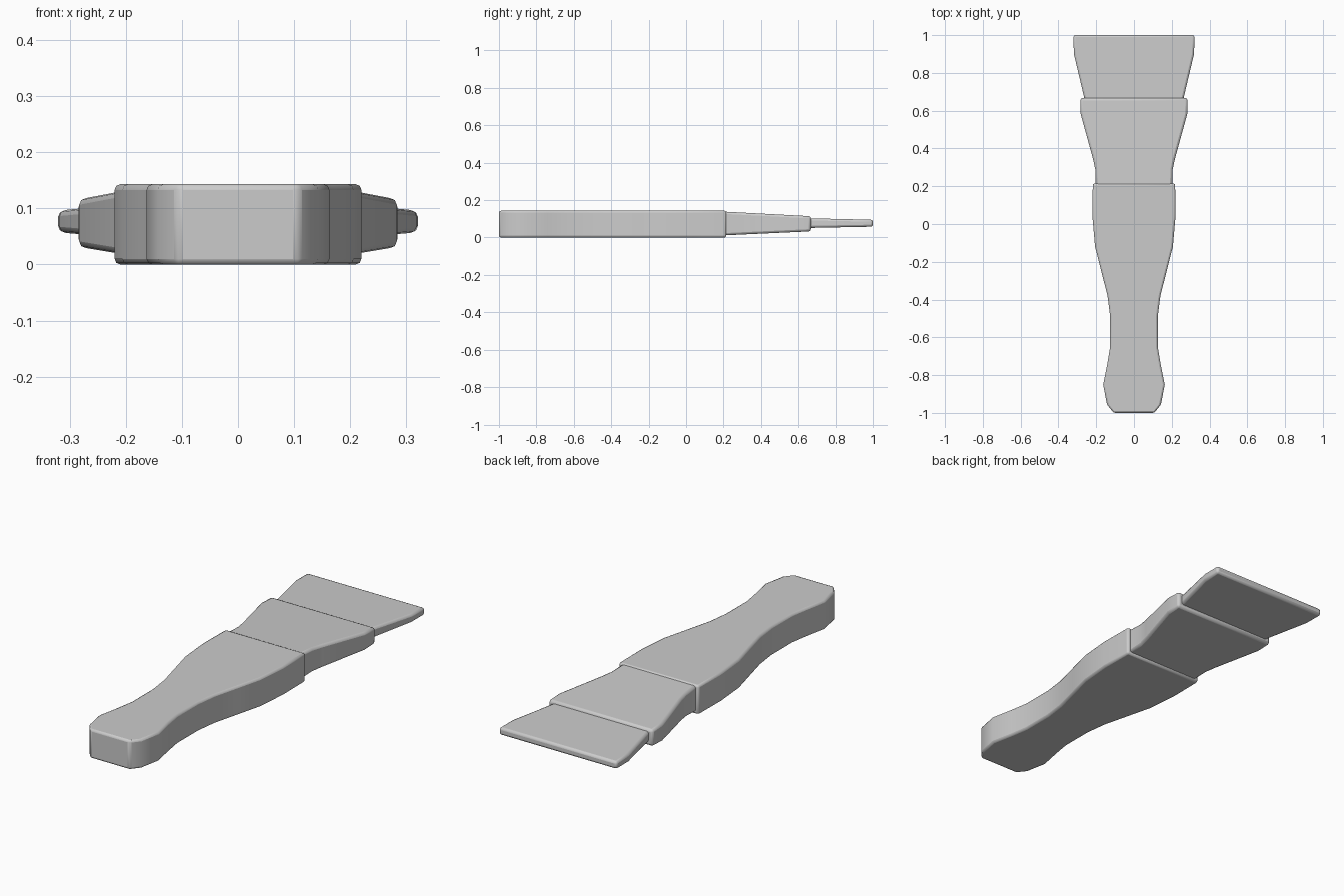
import bpy, bmesh

if "Cube" in bpy.data.objects:
    bpy.data.objects.remove(bpy.data.objects["Cube"])


def loft(name, sections, bevel):
    """Skin rectangular sections (y, half_width, z_low, z_high) and round the edges."""
    bm = bmesh.new()
    rings = [[bm.verts.new(p) for p in ((-w, y, lo), (w, y, lo), (w, y, hi), (-w, y, hi))]
             for y, w, lo, hi in sections]
    for a, b in zip(rings, rings[1:]):
        for i in range(4):
            j = (i + 1) % 4
            bm.faces.new((a[i], a[j], b[j], b[i]))
    bm.faces.new(rings[0])
    bm.faces.new(rings[-1])
    bmesh.ops.recalc_face_normals(bm, faces=bm.faces[:])
    me = bpy.data.meshes.new(name)
    bm.to_mesh(me)
    bm.free()
    ob = bpy.data.objects.new(name, me)
    bpy.context.collection.objects.link(ob)
    mod = ob.modifiers.new("rounded_edges", 'BEVEL')
    mod.width = bevel
    mod.segments = 2
    mod.limit_method = 'ANGLE'
    mod.angle_limit = 0.75
    bpy.ops.object.select_all(action='DESELECT')
    ob.select_set(True)
    bpy.context.view_layer.objects.active = ob
    bpy.ops.object.shade_smooth_by_angle(angle=0.7)
    return ob


def taper(outline, start, end):
    """Add linearly changing heights to a (y, half_width) outline."""
    y0, y1 = outline[0][0], outline[-1][0]
    out = []
    for y, w in outline:
        t = (y - y0) / (y1 - y0)
        out.append((y, w, start[0] + (end[0] - start[0]) * t,
                    start[1] + (end[1] - start[1]) * t))
    return out


# Curvy grip with constant thickness
handle = [(-1.0, 0.108), (-0.955, 0.143), (-0.85, 0.163), (-0.74, 0.141),
          (-0.65, 0.126), (-0.49, 0.126), (-0.38, 0.14), (-0.25, 0.173),
          (-0.12, 0.206), (0.04, 0.22), (0.215, 0.218)]
loft("handle", taper(handle, (0, 0.143), (0, 0.143)), 0.01)

# Wedge-shaped collar, flaring towards the blade
collar = [(0.19, 0.203), (0.29, 0.205), (0.345, 0.217), (0.585, 0.283), (0.667, 0.284)]
loft("collar", taper(collar, (0.011, 0.139), (0.033, 0.114)), 0.012)

# Thin flared blade
blade = [(0.64, 0.257), (0.68, 0.266), (0.90, 0.318), (1.0, 0.321)]
loft("blade", taper(blade, (0.051, 0.103), (0.058, 0.095)), 0.011)
